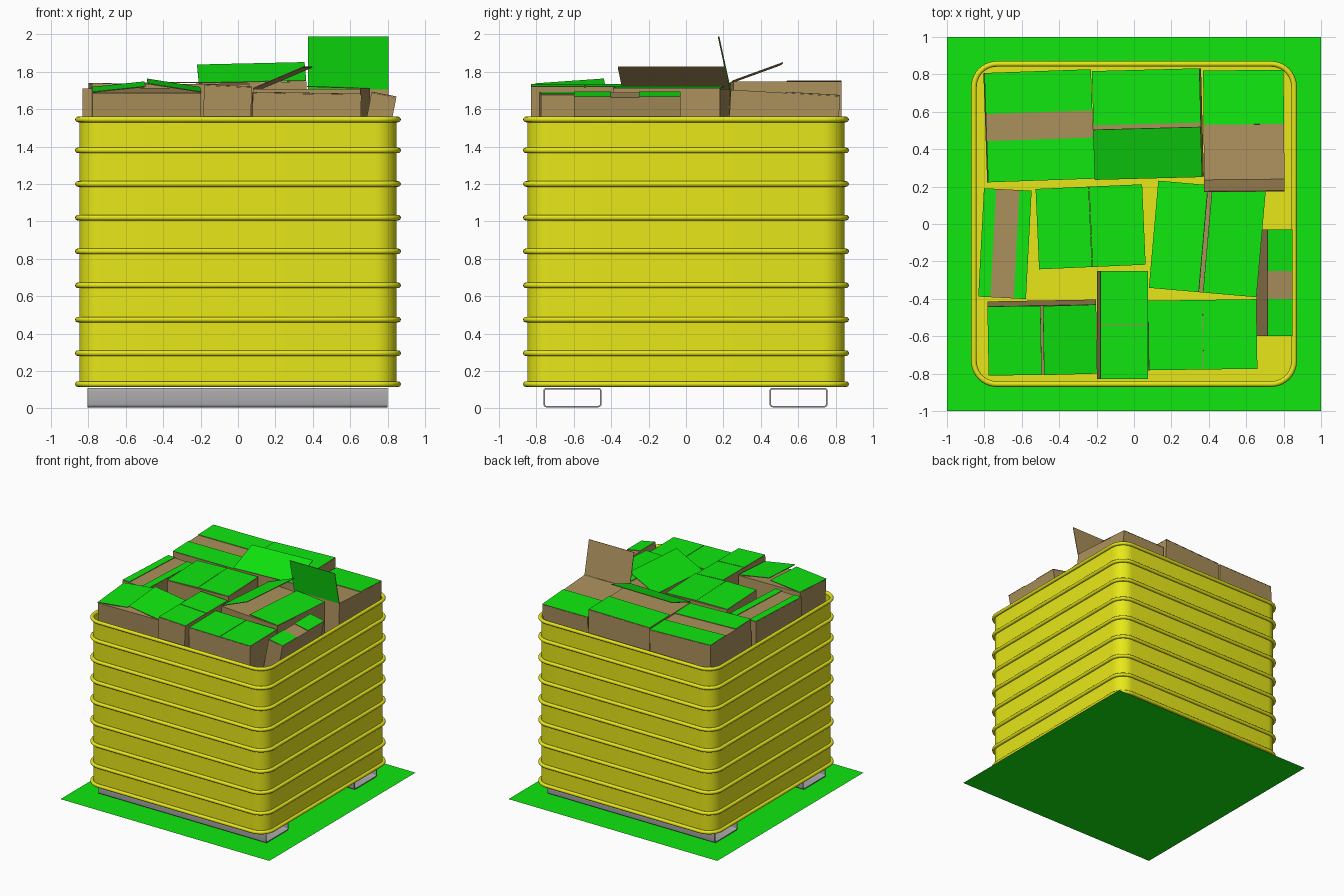
import bpy, bmesh
from math import sin, cos, pi, radians
from mathutils import Matrix, Vector, Euler

if "Cube" in bpy.data.objects:
    bpy.data.objects.remove(bpy.data.objects["Cube"])


def material(name, rgb):
    m = bpy.data.materials.new(name)
    m.diffuse_color = (*rgb, 1)
    m.use_nodes = True
    m.node_tree.nodes["Principled BSDF"].inputs["Base Color"].default_value = m.diffuse_color
    return m


YELLOW = material("yellow_plastic", (0.8, 0.8, 0.01))
GREEN = material("green", (0.005, 0.8, 0.005))
BROWN = material("cardboard", (0.41, 0.28, 0.107))
STEEL = material("steel", (0.41, 0.41, 0.41))


def finish(name, bm, mats, smooth=False, recalc=True):
    if recalc:
        bmesh.ops.recalc_face_normals(bm, faces=bm.faces)
    me = bpy.data.meshes.new(name)
    bm.to_mesh(me)
    bm.free()
    for m in mats:
        me.materials.append(m)
    ob = bpy.data.objects.new(name, me)
    bpy.context.collection.objects.link(ob)
    if smooth:
        bpy.ops.object.select_all(action='DESELECT')
        ob.select_set(True)
        bpy.context.view_layer.objects.active = ob
        bpy.ops.object.shade_smooth_by_angle(angle=radians(35))
    return ob


def rounded_rect(hx, hy, r, segs):
    pts = []
    for k, (sx, sy) in enumerate([(1, 1), (-1, 1), (-1, -1), (1, -1)]):
        for i in range(segs + 1):
            a = (k + i / segs) * pi / 2
            pts.append((sx * (hx - r) + r * cos(a), sy * (hy - r) + r * sin(a)))
    return pts


def loft(name, hx, hy, r, profile, mat, closed=False, cap=False, segs=10):
    """Sweep an (offset, z) profile around a rounded rectangle."""
    bm = bmesh.new()
    loops = [[bm.verts.new((x, y, z)) for x, y in rounded_rect(hx + o, hy + o, r + o, segs)]
             for o, z in profile]
    pairs = list(zip(loops, loops[1:])) + ([(loops[-1], loops[0])] if closed else [])
    for a, b in pairs:
        for i in range(len(a)):
            j = (i + 1) % len(a)
            bm.faces.new((a[i], a[j], b[j], b[i]))
    if cap:
        bm.faces.new(loops[0])
    return finish(name, bm, [mat], smooth=True)


def slab(bm, x0, x1, y0, y1, z0, z1, mtx, top_mat):
    verts = bmesh.ops.create_cube(bm, size=1)["verts"]
    size = Matrix.Diagonal((x1 - x0, y1 - y0, z1 - z0, 1))
    mid = Matrix.Translation(((x0 + x1) / 2, (y0 + y1) / 2, (z0 + z1) / 2))
    faces = {f for v in verts for f in v.link_faces}
    for f in faces:
        f.material_index = top_mat if f.normal.z > 0.5 or f.calc_center_median().z > 0.4 else 0
    bmesh.ops.transform(bm, matrix=mtx @ mid @ size, verts=verts)


def carton(name, x, y, w, d, top, axis, flaps, spin=0, tx=0, ty=0, h=0.38):
    """Cardboard box with its origin at the top centre; two (length, lift) flaps
    hinge on the low and high edges of the given axis."""
    bm = bmesh.new()
    slab(bm, -w / 2, w / 2, -d / 2, d / 2, -h, 0, Matrix(), 0)
    half, wide = (w / 2, d / 2) if axis == 'x' else (d / 2, w / 2)
    base = 0 if axis == 'x' else pi / 2
    for (length, lift), turn in zip(flaps, (0, pi)):
        mtx = (Matrix.Rotation(base + turn, 4, 'Z') @ Matrix.Translation((-half, 0, 0.001))
               @ Matrix.Rotation(-radians(lift), 4, 'Y'))
        slab(bm, 0, length, -wide, wide, 0, 0.005, mtx, 1)
    ob = finish(name, bm, [BROWN, GREEN], recalc=False)
    ob.location = (x, y, top)
    ob.rotation_euler = Euler((radians(tx), radians(ty), radians(spin)))
    return ob


# ground patch
bm = bmesh.new()
bmesh.ops.create_grid(bm, x_segments=1, y_segments=1, size=1)
finish("ground_patch", bm, [GREEN], recalc=False)

# hollow fork pockets under the bin
for side, yc in (("front", -0.607), ("back", 0.602)):
    tube = loft(side + "_fork_pocket", 0.052, 0.155, 0.016,
                [(0, -0.805), (0, 0.8), (-0.008, 0.8), (-0.008, -0.805)], STEEL,
                closed=True, segs=4)
    tube.rotation_euler = (0, pi / 2, 0)
    tube.location = (0, yc, 0.058)

# open bin shell and its ribs
loft("bin_shell", 0.848, 0.848, 0.115, [(0, 0.12), (0, 1.55)], YELLOW, cap=True)
circle = [(0.015 * cos(i * pi / 6), 0.015 * sin(i * pi / 6)) for i in range(12)]
for i, z in enumerate((0.13, 0.295, 0.475, 0.658, 0.84, 1.02, 1.2, 1.38, 1.545)):
    rib = loft(f"bin_rib_{i + 1}", 0.856, 0.856, 0.123, circle, YELLOW, closed=True)
    rib.location.z = z

# back row of boxes
carton("back_left_box", -0.505, 0.525, 0.57, 0.585, 1.73, 'y', [(0.22, 0), (0.22, 0)], spin=2, ty=0.8)
carton("back_middle_box", 0.07, 0.535, 0.575, 0.58, 1.742, 'y', [(0.285, 20), (0.29, 0)], spin=1.5, ty=-1.3)
carton("back_right_box", 0.587, 0.53, 0.43, 0.585, 1.687, 'y', [(0.29, 105.5), (0.29, 0)], spin=0.5, tx=-3.3)
# middle row
carton("middle_left_box", -0.69, -0.105, 0.255, 0.58, 1.705, 'x', [(0.065, 0), (0.065, 0)], spin=-3)
carton("middle_box", -0.232, -0.015, 0.57, 0.43, 1.735, 'x', [(0.284, 1), (0.284, 1)], spin=2.5)
carton("middle_right_box", 0.393, -0.08, 0.575, 0.575, 1.708, 'x', [(0.29, 23), (0.287, 2)], spin=-5)
# front row
carton("front_left_box", -0.49, -0.62, 0.58, 0.37, 1.70, 'x', [(0.285, 6), (0.288, 9)], spin=1, tx=4)
carton("front_middle_box", -0.052, -0.54, 0.255, 0.575, 1.722, 'y', [(0.285, 0), (0.285, 0)], ty=2.8)
carton("front_right_box", 0.367, -0.592, 0.58, 0.372, 1.682, 'x', [(0.288, 0), (0.288, 0)], spin=0.8, ty=1)
carton("tilted_side_box", 0.78, -0.315, 0.135, 0.57, 1.675, 'y', [(0.2, 0), (0.22, 0)], ty=11, h=0.31)
